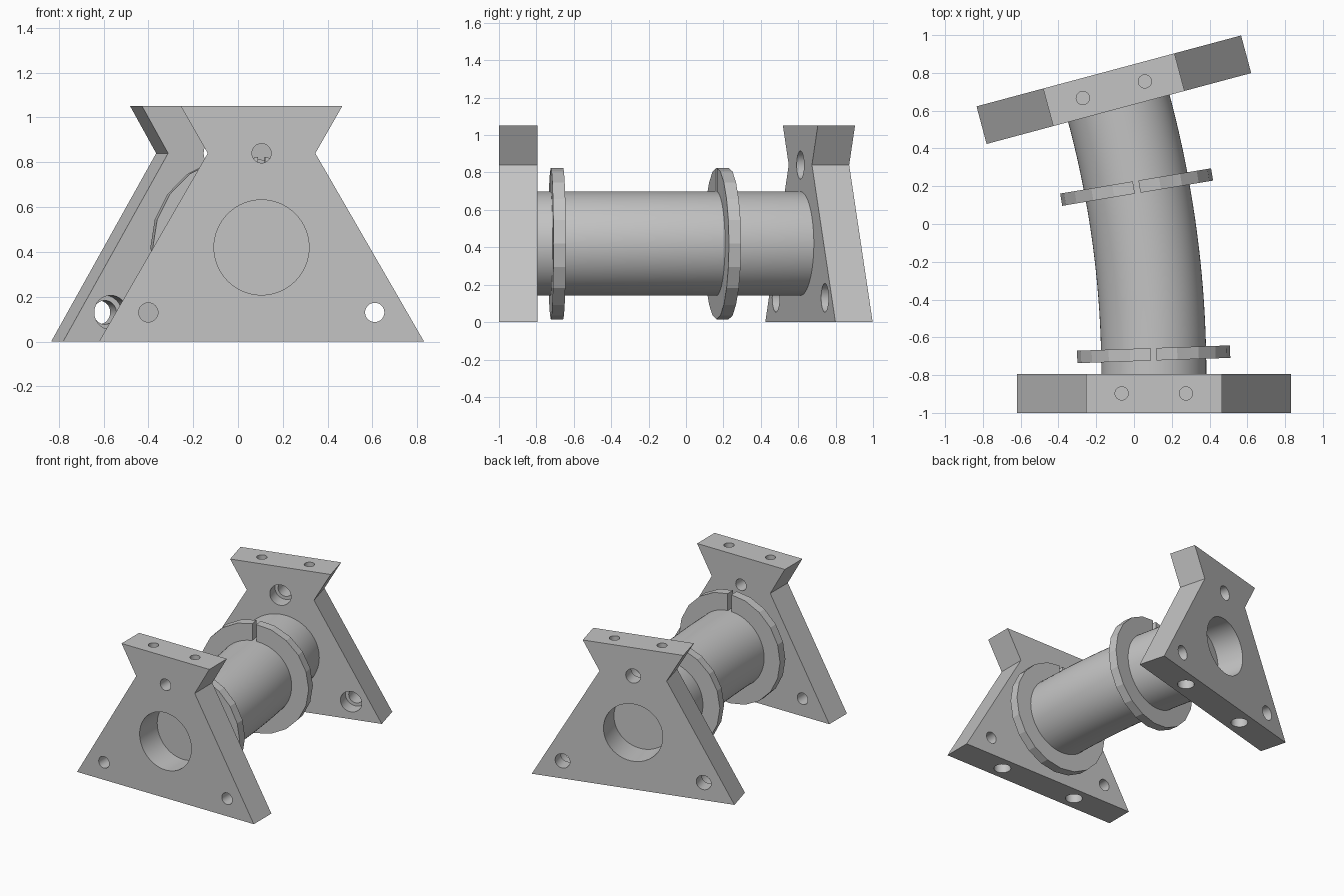
import bpy, bmesh, math
from mathutils import Matrix, Vector

cube = bpy.data.objects.get("Cube")
if cube:
    bpy.data.objects.remove(cube, do_unlink=True)

grey = bpy.data.materials.new("plain_grey")
grey.use_nodes = True
colour = (0.55, 0.55, 0.55, 1)
grey.diffuse_color = colour
grey.node_tree.nodes["Principled BSDF"].inputs["Base Color"].default_value = colour

THICK = 0.206      # plate thickness
AXIS_Z = 0.42      # height of the tube axis
BORE = 0.212
TUBE_R = 0.278
BEND = math.radians(15)
BEND_R = 5.43
START = Vector((0.105, -0.794, AXIS_Z))


def make(name, bm):
    bmesh.ops.recalc_face_normals(bm, faces=bm.faces)
    mesh = bpy.data.meshes.new(name)
    bm.to_mesh(mesh)
    bm.free()
    mesh.materials.append(grey)
    obj = bpy.data.objects.new(name, mesh)
    bpy.context.collection.objects.link(obj)
    return obj


def activate(obj):
    bpy.ops.object.select_all(action="DESELECT")
    obj.select_set(True)
    bpy.context.view_layer.objects.active = obj


def smooth(obj):
    activate(obj)
    bpy.ops.object.shade_smooth_by_angle(angle=math.radians(15))


def cylinder(name, centre, radius, length, axis="Y", sides=32):
    bm = bmesh.new()
    turn = Matrix.Rotation(math.pi / 2, 4, "X") if axis == "Y" else Matrix()
    bmesh.ops.create_cone(bm, cap_ends=True, segments=sides, radius1=radius,
                          radius2=radius, depth=length,
                          matrix=Matrix.Translation(centre) @ turn)
    return make(name, bm)


def box(name, centre, size):
    bm = bmesh.new()
    bmesh.ops.create_cube(bm, size=1, matrix=Matrix.Translation(centre) @ Matrix.Diagonal((*size, 1)))
    return make(name, bm)


def cut(obj, cutter):
    cutter.hide_render = True
    activate(obj)
    mod = obj.modifiers.new("cut", "BOOLEAN")
    mod.operation = "DIFFERENCE"
    mod.solver = "EXACT"
    mod.object = cutter
    bpy.ops.object.modifier_apply(modifier=mod.name)
    bpy.data.objects.remove(cutter, do_unlink=True)


def along(angle):
    """Frame on the bent tube axis; local y follows the axis."""
    offset = Vector((-BEND_R * (1 - math.cos(angle)), BEND_R * math.sin(angle), 0))
    return Matrix.Translation(START + offset) @ Matrix.Rotation(angle, 4, "Z")


# Plates: triangle with a necked, flared top, drilled through
def plate(name, bolt_r, counterbored):
    half = [(0.725, 0), (0.24, 0.84), (0.36, 1.05)]
    outline = half + [(-x, z) for x, z in reversed(half)]
    bm = bmesh.new()
    face = bm.faces.new([bm.verts.new((x, -THICK / 2, z)) for x, z in outline])
    out = bmesh.ops.extrude_face_region(bm, geom=[face])
    bmesh.ops.translate(bm, vec=(0, THICK, 0),
                        verts=[v for v in out["geom"] if isinstance(v, bmesh.types.BMVert)])
    obj = make(name, bm)
    cut(obj, cylinder("bore_cutter", (0, 0, AXIS_Z), BORE, 1, sides=64))
    for x, z in [(0, 0.84), (-0.505, 0.13), (0.505, 0.13)]:
        cut(obj, cylinder("bolt_cutter", (x, 0, z), bolt_r, 1))
        if counterbored:
            cut(obj, cylinder("counterbore_cutter", (x, -THICK / 2, z), 0.076, 0.2))
    for side in (-1, 1):
        cut(obj, cylinder("top_pin_cutter", (side * 0.17, 0, 1.05), 0.035, 0.36, "Z"))
        cut(obj, cylinder("foot_pin_cutter", (side * 0.32, 0, 0), 0.058, 0.36, "Z"))
    smooth(obj)
    return obj


drop = Matrix.Translation((0, 0, -AXIS_Z))
front_plate = plate("front_plate", 0.043, False)
front_plate.matrix_world = along(0) @ Matrix.Translation((0, -THICK / 2, 0)) @ drop
back_plate = plate("back_plate", 0.053, True)
back_plate.matrix_world = along(BEND) @ Matrix.Translation((0, THICK / 2, 0)) @ drop

# Bent hollow tube between the plates
bm = bmesh.new()
SIDES, STEPS = 64, 20
for radius in (TUBE_R, BORE):
    rings = []
    for i in range(STEPS + 1):
        frame = along(BEND * i / STEPS)
        rings.append([bm.verts.new(frame @ Vector((radius * math.cos(a), 0, radius * math.sin(a))))
                      for a in (math.tau * k / SIDES for k in range(SIDES))])
    for a, b in zip(rings, rings[1:]):
        for k in range(SIDES):
            n = (k + 1) % SIDES
            bm.faces.new((a[k], a[n], b[n], b[k]))
ends = [e for e in bm.edges if e.is_boundary]
for frame in (along(0), along(BEND)):
    inverse = frame.inverted()
    ring = [e for e in ends if all(abs((inverse @ v.co).y) < 0.001 for v in e.verts)]
    bmesh.ops.bridge_loops(bm, edges=ring)
smooth(make("bent_tube", bm))

# Slotted collars on the tube
for name, place, tilt in (("front_collar", 1.1, 0.9), ("back_collar", 10.5, -1.0)):
    collar = cylinder(name, (0, 0, 0), 0.405, 0.066, sides=20)
    cut(collar, cylinder("collar_cutter", (0, 0, 0), TUBE_R - 0.006, 1, sides=64))
    cut(collar, box("slot_cutter", (0, 0, 0.4), (0.03, 0.5, 0.25)))
    smooth(collar)
    collar.matrix_world = along(math.radians(place)) @ Matrix.Rotation(math.radians(tilt), 4, "Z")
